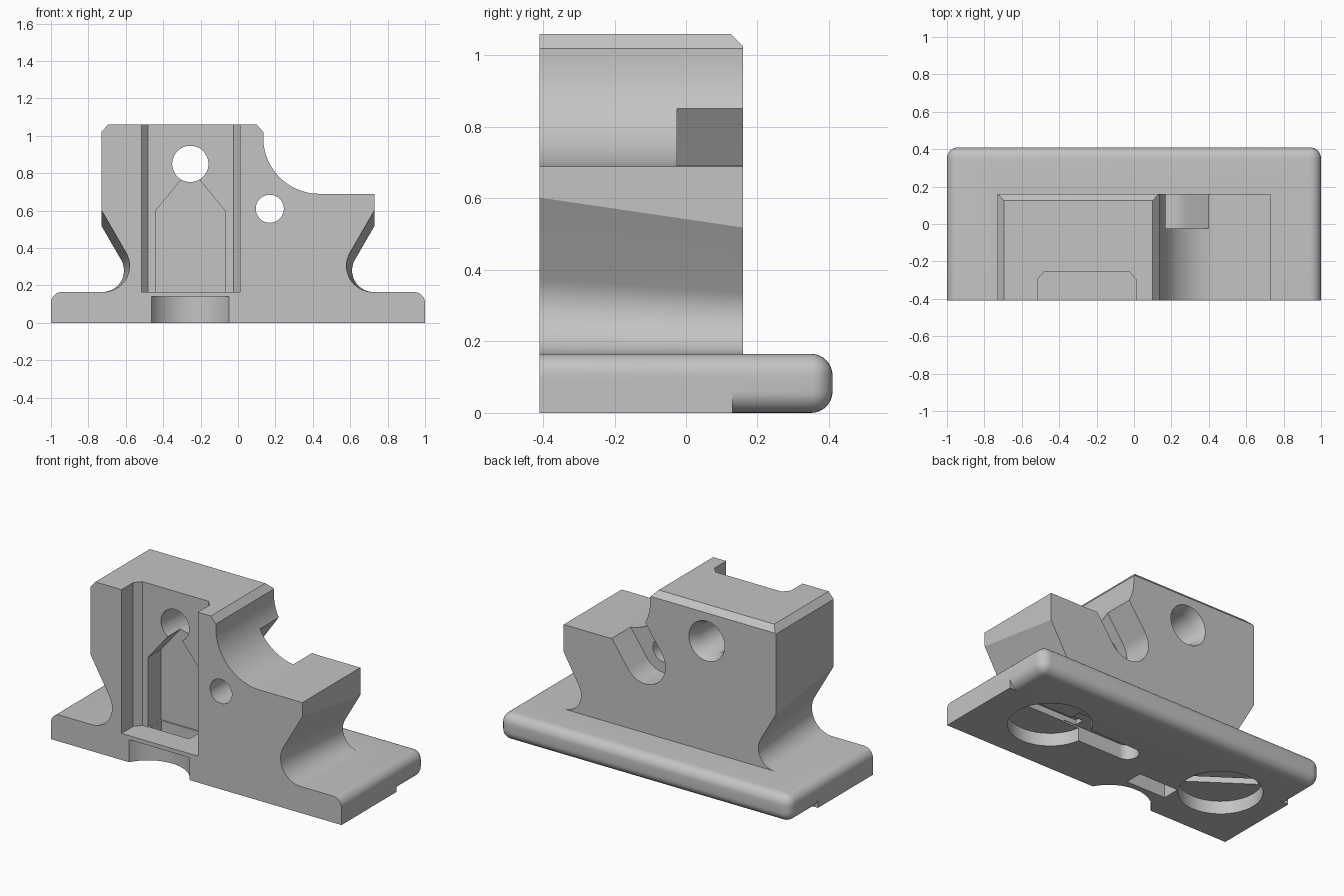
import bpy, bmesh
from math import sin, cos, radians, pi

cube = bpy.data.objects.get("Cube")
if cube:
    bpy.data.objects.remove(cube, do_unlink=True)

grey = bpy.data.materials.new("plain grey")
grey.use_nodes = True
grey.diffuse_color = (0.55, 0.55, 0.55, 1)
grey.node_tree.nodes["Principled BSDF"].inputs["Base Color"].default_value = (0.55, 0.55, 0.55, 1)

FRONT, BACK, WALL = -0.41, 0.41, 0.16


def add_object(name, bm):
    bmesh.ops.recalc_face_normals(bm, faces=bm.faces)
    mesh = bpy.data.meshes.new(name)
    bm.to_mesh(mesh)
    bm.free()
    mesh.materials.append(grey)
    obj = bpy.data.objects.new(name, mesh)
    bpy.context.collection.objects.link(obj)
    return obj


def prism(name, axis, lo, hi, ring, end_ring=None):
    """Loft a 2D outline along an axis, optionally to a different end outline."""
    place = {"x": lambda a, b, t: (t, a, b),
             "y": lambda a, b, t: (a, t, b),
             "z": lambda a, b, t: (a, b, t)}[axis]
    bm = bmesh.new()
    start = [bm.verts.new(place(a, b, lo)) for a, b in ring]
    end = [bm.verts.new(place(a, b, hi)) for a, b in (end_ring or ring)]
    bm.faces.new(start)
    bm.faces.new(end)
    for i in range(len(ring)):
        j = (i + 1) % len(ring)
        bm.faces.new((start[i], start[j], end[j], end[i]))
    return add_object(name, bm)


def arc(cx, cy, r, a0, a1, n=16):
    angles = [radians(a0 + (a1 - a0) * i / n) for i in range(n + 1)]
    return [(cx + r * cos(a), cy + r * sin(a)) for a in angles]


def circle(cx, cy, r, n=48):
    return arc(cx, cy, r, 0, 360, n)[:-1]


def rect(x0, x1, y0, y1):
    return [(x0, y0), (x1, y0), (x1, y1), (x0, y1)]


def slot(cx, cy, r, angle, length):
    """U shape: round at the centre, open in the direction of angle."""
    dx, dy = length * cos(radians(angle)), length * sin(radians(angle))
    pts = arc(cx, cy, r, angle + 90, angle + 270, 24)
    return pts + [(pts[-1][0] + dx, pts[-1][1] + dy), (pts[0][0] + dx, pts[0][1] + dy)]


def combine(target, other, operation):
    mod = target.modifiers.new("join", "BOOLEAN")
    mod.operation, mod.solver, mod.object = operation, "EXACT", other
    bpy.context.view_layer.objects.active = target
    bpy.ops.object.modifier_apply(modifier=mod.name)
    bpy.data.objects.remove(other, do_unlink=True)


# Base plate: rounded everywhere except its front, square foot below
bm = bmesh.new()
bmesh.ops.create_cube(bm, size=1)
for v in bm.verts:
    v.co = (v.co.x * 2, v.co.y * (BACK - FRONT), (v.co.z + 0.5) * 0.165)
rounded = [e for e in bm.edges if max(v.co.y for v in e.verts) > 0]
bmesh.ops.bevel(bm, geom=rounded, offset=0.06, segments=8, profile=0.5, affect="EDGES")
block = add_object("clamp_block", bm)
combine(block, prism("foot", "y", FRONT, 0.13, rect(-1, 1, 0, 0.09)), "UNION")


# Upright body: waisted outline whose undercut tapers to the back
def outline(cx, cz, r):
    waist = arc(cx, cz, r, -90, 30)
    x, z = waist[-1]
    left = [(cx, 0.1)] + waist + [(-0.73, z + (x + 0.73) * 3 ** 0.5)]
    top = [(-0.73, 1.02), (-0.695, 1.06), (0.1, 1.06), (0.135, 1.02)]
    step = arc(0.435, 0.99, 0.3, 180, 270, 24) + [(0.73, 0.69)]
    return left + top + step + [(-x, z) for x, z in reversed(left)]


body = prism("upright_body", "y", FRONT, WALL,
             outline(-0.72, 0.305, 0.14), outline(-0.725, 0.28, 0.115))
combine(block, body, "UNION")

cutters = [
    # chamfer along the top back edge
    prism("top_chamfer", "x", -0.9, 0.4, [(0.12, 1.065), (0.2, 0.985), (0.2, 1.065)]),
    # front channel, open at the top
    prism("front_channel", "z", 0.165, 1.2,
          [(-0.515, -0.5), (-0.515, -0.295), (-0.48, -0.255),
           (-0.025, -0.255), (0.01, -0.295), (0.01, -0.5)]),
    # pointed pocket in the channel wall
    prism("pointed_pocket", "y", -0.3, -0.13,
          [(-0.44, 0.165), (-0.07, 0.165), (-0.07, 0.6),
           (-0.21, 0.77), (-0.3, 0.77), (-0.44, 0.6)]),
    # upper bore with a countersink at the back
    prism("upper_bore", "y", -0.5, 0.3, circle(-0.255, 0.85, 0.097)),
    prism("countersink", "y", 0.1, 0.17, circle(-0.255, 0.85, 0.097), circle(-0.255, 0.85, 0.128)),
    # side bore with a slanted slot at the back
    prism("side_bore", "y", -0.5, 0.3, circle(0.17, 0.61, 0.075)),
    prism("slanted_slot", "y", -0.025, 0.3, slot(0.17, 0.61, 0.14, 55, 0.5)),
    # underside: front scallop, drop hole and keyhole channel
    prism("front_scallop", "z", -0.1, 0.14, circle(-0.255, -0.52, 0.235)),
    prism("drop_hole", "z", -0.1, 0.2, rect(-0.43, -0.16, -0.25, -0.14)),
    prism("keyhole_channel", "z", -0.1, 0.09, slot(0.04, -0.01, 0.065, 0, 0.4)),
]
# underside round sockets, each with a narrow groove in its floor
for cx, cy, angle in ((0.57, -0.04, 0), (-0.63, -0.01, -35)):
    cutters.append(prism("round_socket", "z", -0.1, 0.08, circle(cx, cy, 0.235)))
    dx, dy = cos(radians(angle)), sin(radians(angle))
    groove = [(cx + a * dx - b * dy, cy + a * dy + b * dx) for a, b in rect(-0.21, 0.21, -0.03, 0.03)]
    cutters.append(prism("socket_groove", "z", 0.02, 0.12, groove))
for cutter in cutters:
    combine(block, cutter, "DIFFERENCE")

bpy.ops.object.select_all(action="DESELECT")
block.select_set(True)
bpy.context.view_layer.objects.active = block
bpy.ops.object.shade_smooth_by_angle(angle=pi / 6)
